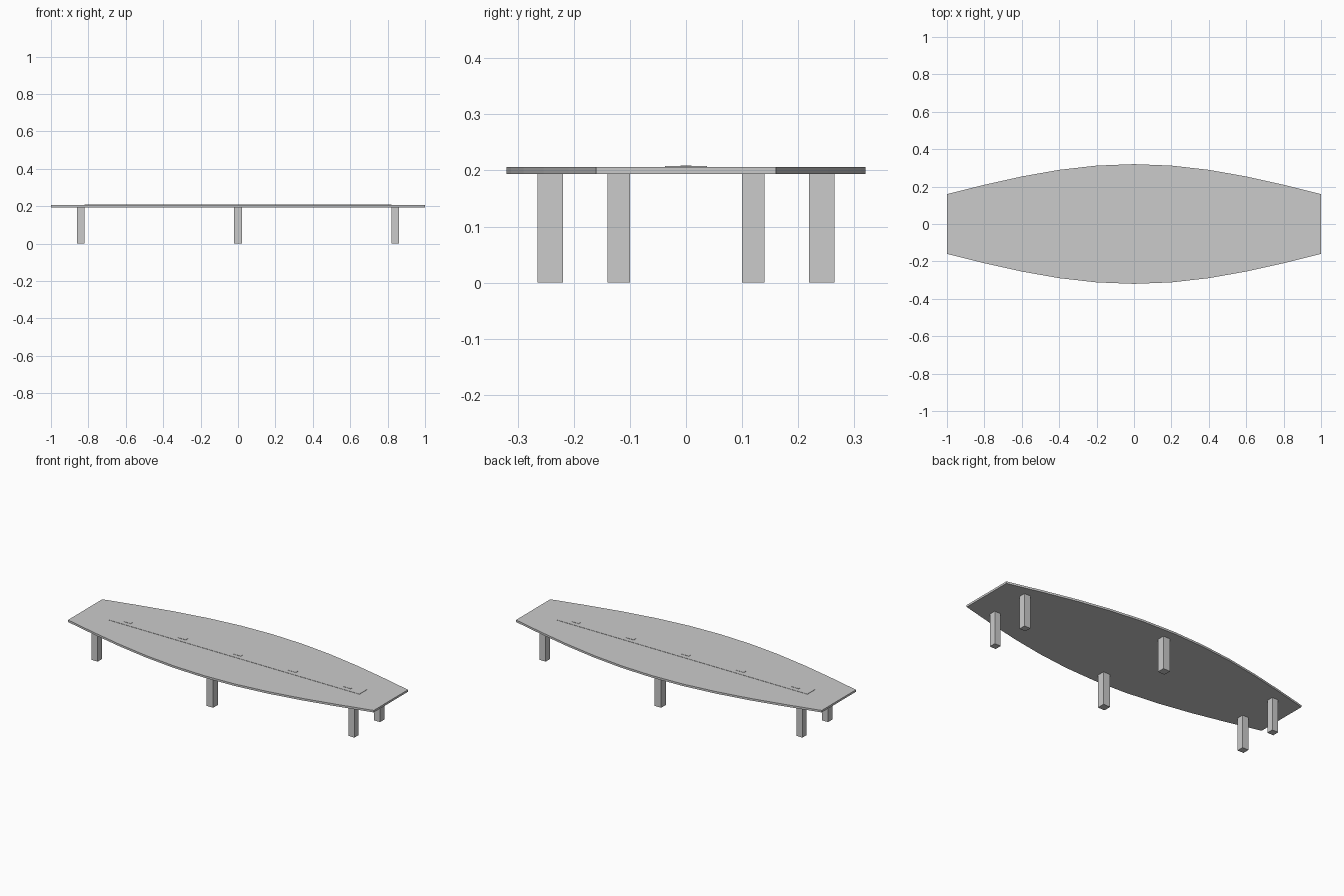
import bpy, bmesh, math

if "Cube" in bpy.data.objects:
    bpy.data.objects.remove(bpy.data.objects["Cube"])


def box(name, x0, x1, y0, y1, z0, z1):
    bm = bmesh.new()
    bmesh.ops.create_cube(bm, size=1)
    for v in bm.verts:
        v.co.x = x0 + (v.co.x + 0.5) * (x1 - x0)
        v.co.y = y0 + (v.co.y + 0.5) * (y1 - y0)
        v.co.z = z0 + (v.co.z + 0.5) * (z1 - z0)
    return finish(name, bm)


def finish(name, bm):
    mesh = bpy.data.meshes.new(name)
    bm.to_mesh(mesh)
    bm.free()
    obj = bpy.data.objects.new(name, mesh)
    bpy.context.collection.objects.link(obj)
    return obj


# boat-shaped table top: cosine bulge along both long sides
TOP_LOW, TOP_HIGH = 0.194, 0.206
xs = [-1 + 0.2 * i for i in range(11)]
front = [(x, -0.16 - 0.16 * math.cos(math.pi / 2 * x)) for x in xs]
outline = front + [(x, -y) for x, y in reversed(front)]
bm = bmesh.new()
face = bm.faces.new([bm.verts.new((x, y, TOP_LOW)) for x, y in outline])
extruded = bmesh.ops.extrude_face_region(bm, geom=[face])["geom"]
bmesh.ops.translate(bm, vec=(0, 0, TOP_HIGH - TOP_LOW),
                    verts=[g for g in extruded if isinstance(g, bmesh.types.BMVert)])
bmesh.ops.recalc_face_normals(bm, faces=bm.faces)
finish("table_top", bm)

# cable strip inlaid along the middle, with five small outlets
box("center_strip", -0.82, 0.82, -0.037, 0.037, 0.204, 0.2075)
for i in range(5):
    x = -0.72 + 0.36 * i
    box(f"outlet_{i + 1}", x - 0.025, x + 0.025, -0.01, 0.01, 0.206, 0.209)

# legs: a narrow pair at each end and a wider pair in the middle
for label, cx, cy, half in (("left", -0.84, 0.12, 0.02),
                            ("middle", 0, 0.242, 0.0225),
                            ("right", 0.84, 0.12, 0.02)):
    for side, s in (("front", -1), ("back", 1)):
        box(f"{label}_{side}_leg", cx - half, cx + half,
            s * cy - half, s * cy + half, 0, TOP_LOW)
